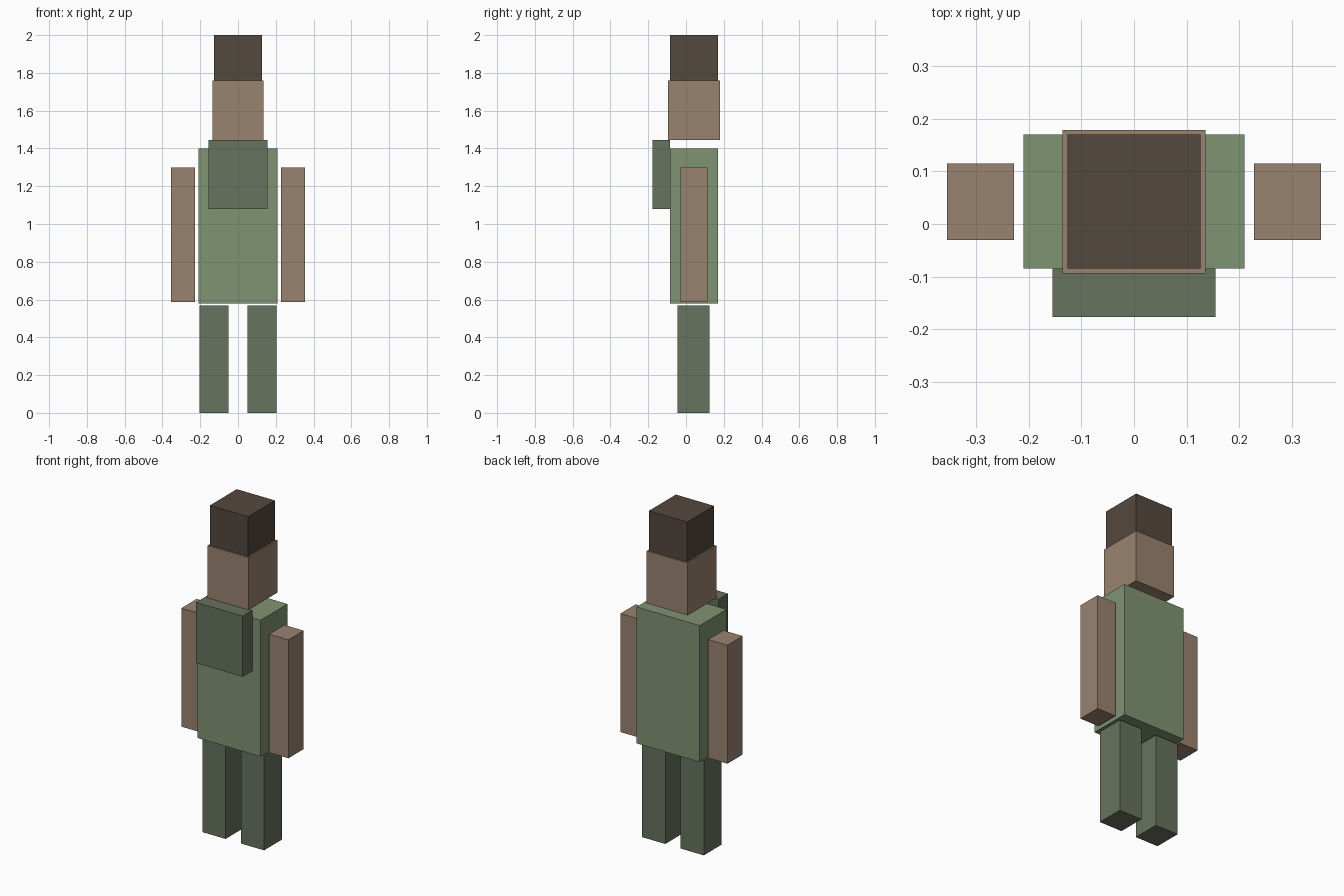
import bpy

if "Cube" in bpy.data.objects:
    bpy.data.objects.remove(bpy.data.objects["Cube"])


def material(name, rgb):
    """Flat colour given as 0-255 sRGB, stored as linear."""
    lin = [((c / 255 + 0.055) / 1.055) ** 2.4 for c in rgb]
    mat = bpy.data.materials.new(name)
    mat.diffuse_color = (*lin, 1)
    mat.use_nodes = True
    mat.node_tree.nodes["Principled BSDF"].inputs["Base Color"].default_value = mat.diffuse_color
    return mat


brown = material("dark_brown", (84, 72, 62))
skin = material("tan_skin", (153, 131, 111))
green = material("shirt_green", (128, 147, 114))
dark_green = material("dark_green", (103, 115, 94))


def box(name, x, y, z, mat):
    """Block spanning the given (min, max) ranges."""
    spans = (x, y, z)
    bpy.ops.mesh.primitive_cube_add(size=1, location=[(a + b) / 2 for a, b in spans])
    ob = bpy.context.object
    ob.name = name
    ob.scale = [b - a for a, b in spans]
    bpy.ops.object.transform_apply(location=False, rotation=False, scale=True)
    ob.data.materials.append(mat)
    return ob


# Head and hair
box("hair", (-0.127, 0.127), (-0.085, 0.17), (1.76, 2.0), brown)
box("head", (-0.136, 0.136), (-0.094, 0.179), (1.445, 1.76), skin)

# Body and chest pack
box("torso", (-0.21, 0.21), (-0.085, 0.17), (0.58, 1.40), green)
box("chest_pack", (-0.155, 0.155), (-0.177, -0.085), (1.08, 1.445), dark_green)

# Arms and legs on both sides
for side, s in (("left", -1), ("right", 1)):
    box(side + "_arm", sorted((s * 0.228, s * 0.356)), (-0.03, 0.115), (0.588, 1.30), skin)
    box(side + "_leg", sorted((s * 0.051, s * 0.205)), (-0.045, 0.124), (0.0, 0.568), dark_green)
